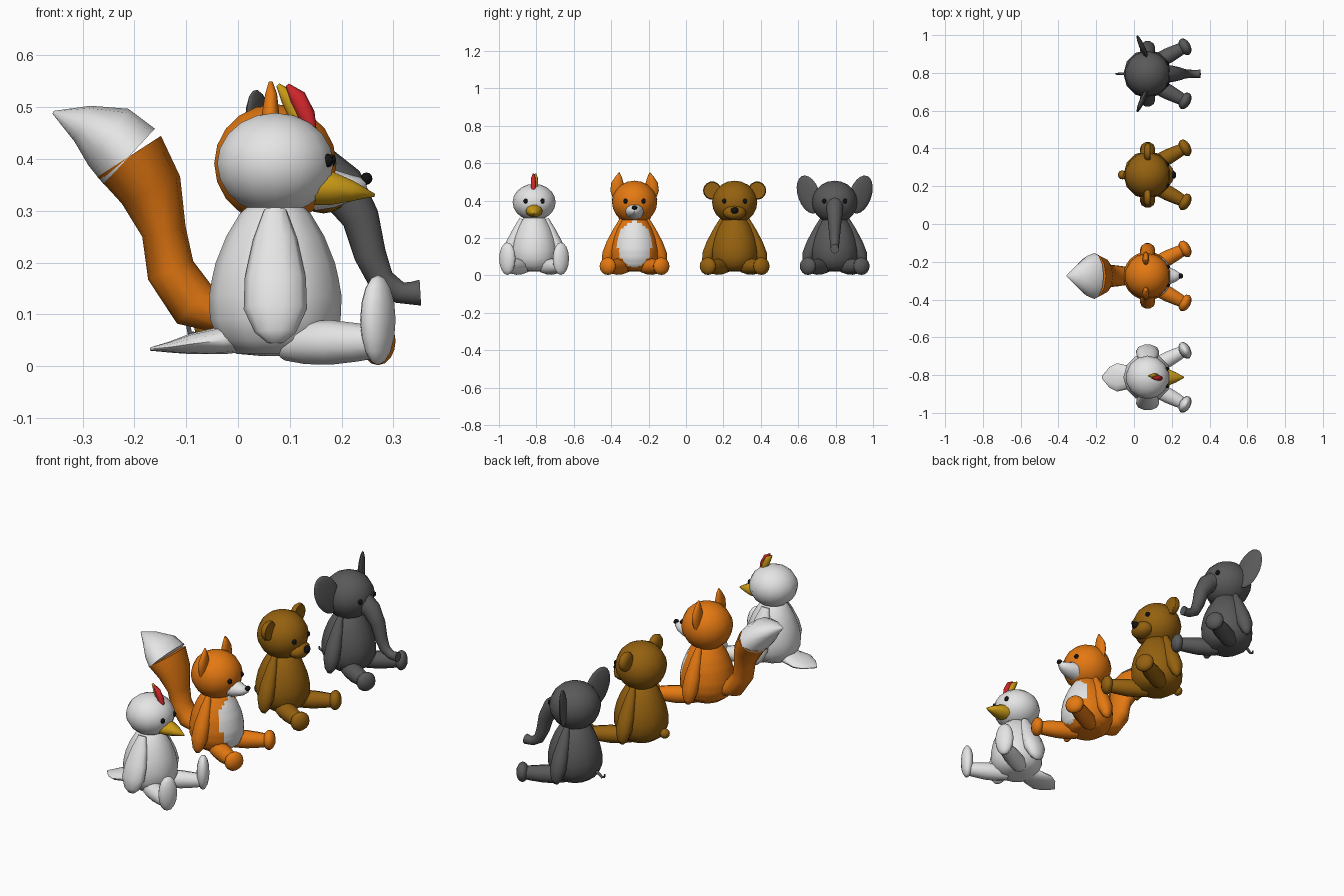
import bpy, bmesh, math
from mathutils import Vector, Matrix

if "Cube" in bpy.data.objects:
    bpy.data.objects.remove(bpy.data.objects["Cube"])


def material(name, r, g, b):
    m = bpy.data.materials.new(name)
    m.diffuse_color = (r, g, b, 1)
    m.use_nodes = True
    m.node_tree.nodes["Principled BSDF"].inputs["Base Color"].default_value = m.diffuse_color
    return m


WHITE = material("white plush", .78, .78, .78)
ORANGE = material("orange plush", .78, .19, .006)
BROWN = material("brown plush", .30, .12, .005)
GREY = material("grey plush", .10, .10, .10)
YELLOW = material("yellow felt", .62, .34, .008)
RED = material("red felt", .65, .02, .025)
BLACK = material("black button", .006, .006, .006)
CX = .072                      # middle of every body in x


def finish(name, bm, mats, y0, rule=None):
    """Turn a bmesh into a smooth object; rule picks the second material."""
    bmesh.ops.recalc_face_normals(bm, faces=bm.faces)
    for f in bm.faces:
        f.smooth = True
        if rule and rule(f.calc_center_median()):
            f.material_index = 1
    me = bpy.data.meshes.new(name)
    bm.to_mesh(me)
    bm.free()
    me.set_sharp_from_angle(angle=math.radians(65))
    for m in mats:
        me.materials.append(m)
    ob = bpy.data.objects.new(name, me)
    ob.location.y = y0
    bpy.context.collection.objects.link(ob)


def loft(name, pts, mats, y0, u=(0, 1, 0), n=12, rule=None):
    """Sweep ellipses along pts = (x, y, z, half width along u, half depth)."""
    bm = bmesh.new()
    rings = []
    for i, (x, y, z, a, b) in enumerate(pts):
        t = Vector(pts[min(i + 1, len(pts) - 1)][:3]) - Vector(pts[max(i - 1, 0)][:3])
        uu = Vector(u)
        uu = (uu - t * uu.dot(t) / t.length_squared).normalized()
        v = t.normalized().cross(uu)
        rings.append([bm.verts.new(Vector((x, y, z)) + uu * a * math.cos(k * math.tau / n)
                                   + v * b * math.sin(k * math.tau / n)) for k in range(n)])
    for r, s in zip(rings, rings[1:]):
        for k in range(n):
            bm.faces.new((r[k], r[(k + 1) % n], s[(k + 1) % n], s[k]))
    bm.faces.new(rings[0])
    bm.faces.new(rings[-1])
    finish(name, bm, mats, y0, rule)


def ball(name, c, r, mat, y0, rot=None, seg=12, rings=8):
    bm = bmesh.new()
    m = Matrix.Translation(c) @ (rot or Matrix()) @ Matrix.Diagonal((*r, 1))
    bmesh.ops.create_uvsphere(bm, u_segments=seg, v_segments=rings, radius=1, matrix=m)
    finish(name, bm, [mat], y0)


def turn(angle, axis):
    return Matrix.Rotation(math.radians(angle), 4, axis)


def base_animal(kind, y0, mat, arm_w, foot_h, eye_y, belly=None):
    # pear-shaped body
    prof = [(.02, .03), (.024, .075), (.05, .11), (.09, .126), (.135, .128),
            (.17, .122), (.2, .115), (.25, .095), (.295, .068), (.32, .04)]
    if belly:
        prof = [(z0 + (z1 - z0) * k / 3, r0 + (r1 - r0) * k / 3)
                for (z0, r0), (z1, r1) in zip(prof, prof[1:]) for k in range(3)] + prof[-1:]
    loft(kind + "_body", [(CX, 0, z, r, r) for z, r in prof],
         [mat] + ([belly] if belly else []), y0, n=36 if belly else 12,
         rule=(lambda c: c.x > CX and (c.y / .09) ** 2 + ((c.z - .165) / .125) ** 2 < 1)
         if belly else None)
    # head
    hz = (.115, .115, .098) if kind == "hen" else (.121, .121, .115)
    ball(kind + "_head", (CX, 0, .391), hz, mat, y0, seg=14, rings=10)
    for s in (-1, 1):
        # arm or wing hanging beside the body
        arm = [(.066, .302, .35), (.088, .245, .7), (.118, .17, .97),
               (.14, .11, 1), (.152, .065, .65), (.156, .045, .25)]
        loft(kind + "_arm", [(CX, s * y, z, k * arm_w, k * .036) for y, z, k in arm],
             [mat], y0, u=(1, 0, 0), n=10)
        # leg spread outward, with an upright foot
        leg = [(.09, .05, .035), (.13, .07, .042), (.18, .096, .043),
               (.23, .122, .037), (.27, .143, .03)]
        loft(kind + "_leg", [(x, s * y, .046, r, r) for x, y, r in leg], [mat], y0,
             u=(0, 0, 1), n=10)
        ball(kind + "_foot", (.27, s * .143, foot_h + .002), (.03, .048, foot_h),
             mat, y0, turn(s * 28, 'Z'))
        # eye
        ex = CX + math.sqrt(hz[0] ** 2 - eye_y ** 2) - .004
        ball(kind + "_eye", (ex, s * eye_y, .397), (.011, .012, .013), BLACK, y0, seg=10, rings=6)


# ---- Hen ----
Y = -.812
base_animal("hen", Y, WHITE, .061, .087, .045)
loft("hen_beak", [(.15, 0, .345, .046, .036), (.18, 0, .343, .044, .034),
                  (.22, 0, .338, .028, .021), (.264, 0, .33, .003, .003)], [YELLOW], Y, n=10)
for nm, mat, dx, dy in (("back", YELLOW, -.018, .008), ("front", RED, 0, -.004)):
    loft("hen_comb_" + nm, [(.142 + dx, dy, .455, .012, .010), (.132 + dx, dy, .485, .014, .017),
                            (.115 + dx, dy, .52, .012, .016), (.095 + dx, dy, .543, .004, .004)],
         [mat], Y, n=8)
loft("hen_tail", [(.03, 0, .06, .05, .03), (-.03, 0, .05, .062, .027), (-.09, 0, .043, .075, .02),
                  (-.13, 0, .037, .055, .011), (-.17, 0, .033, .006, .003)], [WHITE], Y)

# ---- Fox ----
Y = -.275
base_animal("fox", Y, ORANGE, .04, .047, .048, WHITE)
loft("fox_muzzle", [(.15, 0, .345, .052, .045), (.185, 0, .343, .046, .037),
                    (.22, 0, .345, .031, .025), (.247, 0, .352, .012, .011)], [WHITE], Y)
ball("fox_nose", (.248, 0, .362), (.012, .015, .012), BLACK, Y, seg=10, rings=6)
for s in (-1, 1):
    loft("fox_ear", [(.06, s * .095, .41, .02, .012), (.062, s * .094, .45, .036, .018),
                     (.063, s * .091, .49, .034, .017), (.064, s * .085, .525, .018, .012),
                     (.063, s * .082, .549, .003, .004)], [ORANGE], Y, n=10)
TAIL = [(-.02, .09, .045, .03), (-.085, .12, .055, .05), (-.13, .185, .06, .047),
        (-.143, .26, .068, .043), (-.168, .34, .098, .062), (-.21, .405, .122, .073)]
loft("fox_tail", [(x, 0, z, a, b) for x, z, a, b in TAIL], [ORANGE], Y)
loft("fox_tail_tip", [(-.21, 0, .405, .122, .073), (-.25, 0, .442, .105, .067),
                      (-.30, 0, .468, .06, .038), (-.357, 0, .49, .003, .003)], [WHITE], Y)

# ---- Bear ----
Y = .26
base_animal("bear", Y, BROWN, .04, .047, .055)
ball("bear_muzzle", (.165, 0, .335), (.048, .062, .04), BROWN, Y)
ball("bear_nose", (.209, 0, .347), (.015, .021, .018), BLACK, Y, seg=10, rings=6)
ball("bear_tail", (-.062, 0, .075), (.024, .024, .024), BROWN, Y, seg=10, rings=6)
for s in (-1, 1):
    # dished round ear
    loft("bear_ear", [(CX + x, s * .12, .453, r, r) for x, r in
                      ((-.02, .022), (-.013, .04), (0, .049), (.014, .044),
                       (.0145, .034), (.004, .026), (.0035, .005))], [BROWN], Y, n=14)

# ---- Elephant ----
Y = .795
base_animal("elephant", Y, GREY, .04, .047, .055)
TRUNK = [(.15, .38, .048, .05), (.2, .345, .044, .047), (.237, .285, .036, .036),
         (.255, .215, .029, .031), (.277, .165, .024, .026), (.312, .142, .021, .021),
         (.335, .141, .021, .022), (.352, .142, .023, .025)]
loft("elephant_trunk", [(x, 0, z, a, b) for x, z, a, b in TRUNK], [GREY], Y)
for s in (-1, 1):
    # large flat ear, swept back and leaning outward at the top
    ball("elephant_ear", (.045, s * .138, .432), (.014, .064, .107), GREY, Y,
         turn(s * 24, 'Z') @ turn(-s * 22, 'X'), seg=14, rings=10)
loft("elephant_tail", [(-.04, 0, .085, .008, .008), (-.065, 0, .072, .007, .007),
                       (-.08, 0, .06, .006, .006), (-.093, 0, .064, .005, .005),
                       (-.096, 0, .078, .004, .004)], [GREY], Y, n=8)
